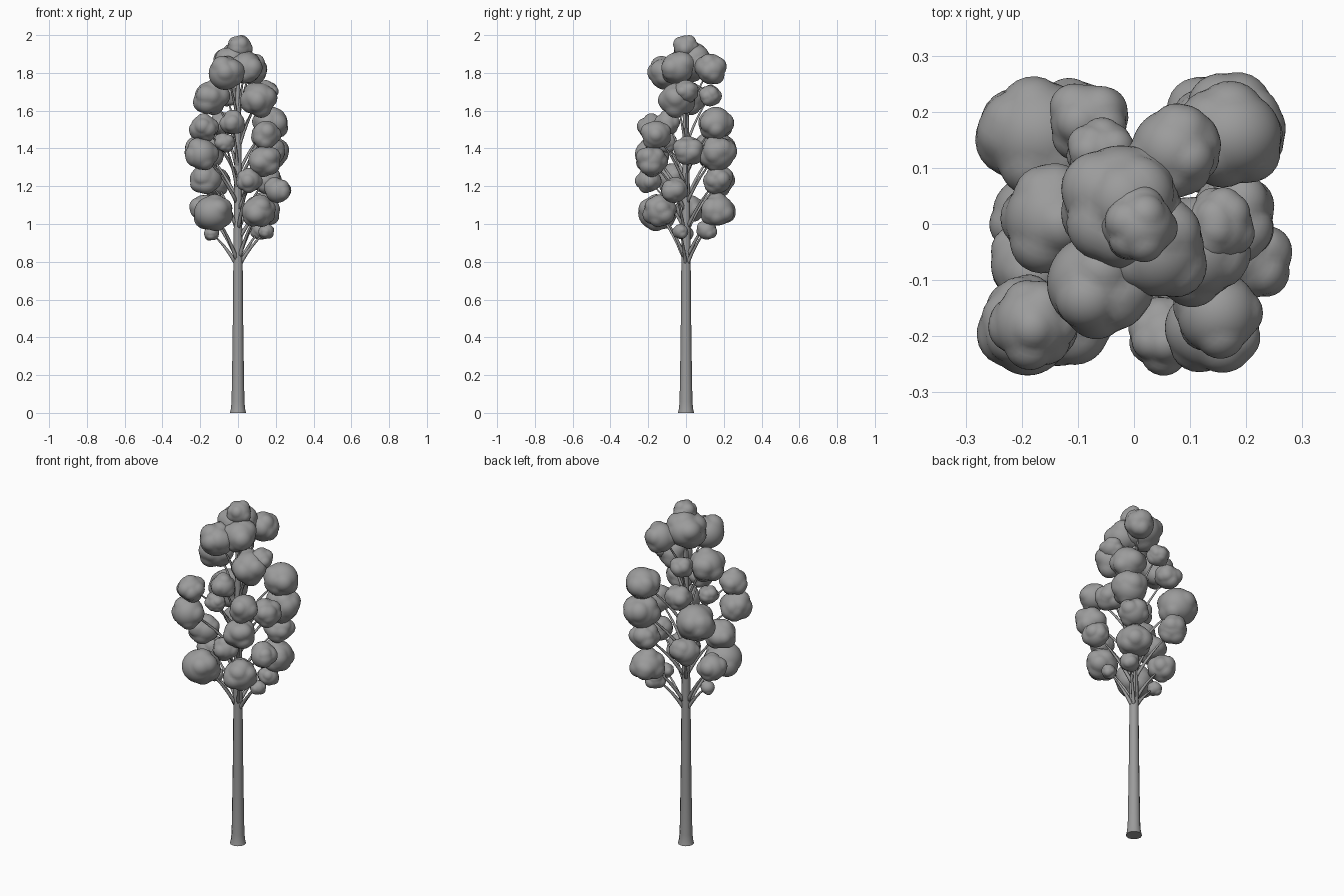
import bpy, bmesh, math, random
from mathutils import Vector

random.seed(11)
if "Cube" in bpy.data.objects:
    bpy.data.objects.remove(bpy.data.objects["Cube"])


def make_material(name, color):
    mat = bpy.data.materials.new(name)
    mat.use_nodes = True
    mat.diffuse_color = color
    mat.node_tree.nodes["Principled BSDF"].inputs["Base Color"].default_value = color
    return mat


grey = make_material("plain grey", (0.33, 0.33, 0.33, 1))


def finish(name, bm):
    mesh = bpy.data.meshes.new(name)
    bm.to_mesh(mesh)
    bm.free()
    obj = bpy.data.objects.new(name, mesh)
    bpy.context.collection.objects.link(obj)
    mesh.materials.append(grey)
    mesh.shade_smooth()
    return obj


def tube(bm, points, radii, sides):
    """Loft rings of vertices along a path and cap both ends."""
    rings = []
    for i, point in enumerate(points):
        along = points[min(i + 1, len(points) - 1)] - points[max(i - 1, 0)]
        turn = Vector((0, 0, 1)).rotation_difference(along.normalized())
        ring = []
        for k in range(sides):
            a = math.tau * k / sides
            ring.append(bm.verts.new(point + turn @ Vector((math.cos(a), math.sin(a), 0)) * radii[i]))
        rings.append(ring)
    for low, high in zip(rings, rings[1:]):
        for k in range(sides):
            n = (k + 1) % sides
            bm.faces.new((low[k], low[n], high[n], high[k]))
    bm.faces.new(rings[0][::-1])
    bm.faces.new(rings[-1])


def leaf_clump(name, x, y, z, r):
    """A rounded clump: a ball pushed out to the hull of a few soft lobes, then fitted to its size."""
    lobes = [(Vector((0, 0, 0)), 0.85)]
    for k in range(12):
        offset = Vector((random.gauss(0, 1), random.gauss(0, 1), random.gauss(0, 0.8))).normalized()
        lobes.append((offset * 0.45, random.uniform(0.5, 0.58)))
    bm = bmesh.new()
    bmesh.ops.create_icosphere(bm, subdivisions=4, radius=1)
    for v in bm.verts:
        d = v.co.normalized()
        reach = 0
        for center, size in lobes:
            b = d.dot(center)
            inside = b * b - center.length_squared + size * size
            if inside > 0:
                reach = max(reach, b + math.sqrt(inside))
        v.co = d * reach
    fit = []
    for axis, half in enumerate((r, r, r * 0.95)):
        side = [v.co[axis] for v in bm.verts]
        fit.append((half * 2 / (max(side) - min(side)), (max(side) + min(side)) / 2))
    for v in bm.verts:
        v.co = Vector([(c - mid) * scale for c, (scale, mid) in zip(v.co, fit)])
    bmesh.ops.translate(bm, verts=bm.verts, vec=(x, y, z))
    finish(name, bm)


# Trunk with a flared foot
profile = [(0, 0.043), (0.02, 0.038), (0.06, 0.034), (0.3, 0.03), (0.6, 0.026),
           (0.78, 0.025), (1.1, 0.021), (1.5, 0.017), (1.88, 0.008)]
bm = bmesh.new()
tube(bm, [Vector((0, 0, z)) for z, r in profile], [r for z, r in profile], 12)
trunk = finish("trunk", bm)
bpy.context.view_layer.objects.active = trunk
trunk.select_set(True)
bpy.ops.object.shade_smooth_by_angle(angle=math.radians(40))

# Leaf clumps by tier: x, y, z, radius
tiers = {
    "crown": [(0.01, 0.0, 1.935, 0.068), (-0.06, -0.11, 1.80, 0.095), (0.07, 0.13, 1.82, 0.085),
              (-0.02, 0.03, 1.855, 0.11), (0.04, -0.04, 1.83, 0.09)],
    "upper": [(-0.14, 0.01, 1.67, 0.098), (0.11, -0.05, 1.655, 0.098), (0.15, 0.0, 1.70, 0.065),
              (-0.06, 0.13, 1.68, 0.06), (-0.03, -0.10, 1.54, 0.068), (0.17, 0.16, 1.53, 0.095),
              (-0.18, -0.18, 1.51, 0.08), (0.15, -0.16, 1.47, 0.08), (-0.08, 0.18, 1.53, 0.07)],
    "middle": [(0.17, 0.17, 1.37, 0.1), (-0.175, 0.155, 1.39, 0.108), (-0.19, -0.18, 1.37, 0.09),
               (-0.07, -0.10, 1.43, 0.055), (0.14, -0.18, 1.33, 0.085), (0.17, 0.01, 1.39, 0.08),
               (-0.17, -0.07, 1.24, 0.085), (0.06, -0.20, 1.23, 0.07), (0.21, -0.06, 1.18, 0.072),
               (0.15, 0.17, 1.235, 0.08), (-0.12, 0.18, 1.22, 0.08)],
    "lower": [(-0.13, -0.15, 1.06, 0.103), (0.11, -0.14, 1.07, 0.09), (0.13, 0.17, 1.08, 0.092),
              (-0.18, 0.02, 1.08, 0.078), (-0.14, 0.0, 0.95, 0.04), (0.15, -0.03, 0.96, 0.042),
              (0.12, 0.11, 0.97, 0.055)],
}
branches = bmesh.new()
for tier, clumps in tiers.items():
    for i, (x, y, z, r) in enumerate(clumps):
        leaf_clump(f"{tier}_leaves_{i + 1}", x, y, z, r)
        # Branch arching from the trunk up into the clump
        base = Vector((0, 0, max(0.77, z - 0.27)))
        tip = Vector((x, y, z))
        bend = Vector((x * 0.4, y * 0.4, base.z + (z - base.z) * 0.6))
        path, radii = [], []
        for k in range(7):
            t = k / 6
            path.append(base * (1 - t) ** 2 + bend * 2 * t * (1 - t) + tip * t * t)
            radii.append(0.003 + 0.007 * (1 - t) * (1.9 - z * 0.6))
        tube(branches, path, radii, 6)
finish("branches", branches)
